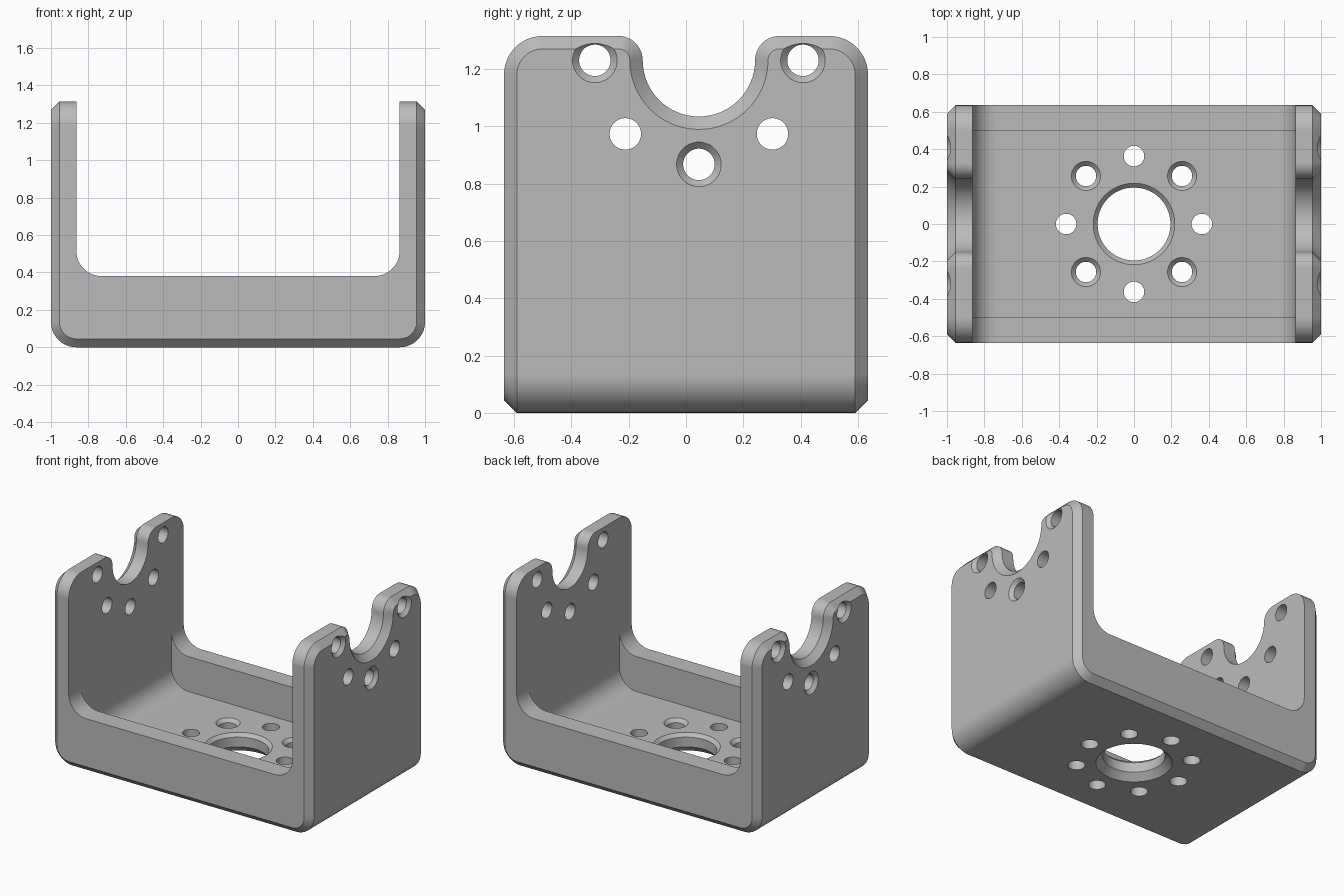
import bpy, bmesh, math
from mathutils import Vector

old = bpy.data.objects.get("Cube")
if old:
    bpy.data.objects.remove(old, do_unlink=True)

WALL, DEPTH, TOP, LIP = 0.136, 0.635, 1.315, 0.38
CHAMFER, SINK, HOLE = 0.045, 0.023, 0.055
NOTCH_Y, NOTCH_Z, RING = 0.045, 1.23, 0.363


def arc(cy, cz, r, a0, a1, n=12):
    angles = [math.radians(a0 + (a1 - a0) * i / n) for i in range(n + 1)]
    return [(cy + r * math.cos(a), cz + r * math.sin(a)) for a in angles]


def prism(points, axis, half):
    """Extrude a flat outline symmetrically along x or y."""
    bm = bmesh.new()
    place = (lambda u, v: (-half, u, v)) if axis == "x" else (lambda u, v: (u, -half, v))
    face = bm.faces.new([bm.verts.new(place(u, v)) for u, v in points])
    ext = bmesh.ops.extrude_face_region(bm, geom=[face])
    move = Vector((2 * half, 0, 0)) if axis == "x" else Vector((0, 2 * half, 0))
    bmesh.ops.translate(bm, vec=move, verts=[g for g in ext["geom"] if isinstance(g, bmesh.types.BMVert)])
    bmesh.ops.recalc_face_normals(bm, faces=bm.faces)
    return bm


def add_drill(bm, a, b, axis, profile, n=32):
    """Add a turned cutter; profile lists (position on axis, radius)."""
    rings = []
    for pos, r in profile:
        ring = []
        for i in range(n):
            t = math.tau * (i + 0.5) / n
            u, v = a + r * math.cos(t), b + r * math.sin(t)
            ring.append(bm.verts.new((pos, u, v) if axis == "x" else (u, v, pos)))
        rings.append(ring)
    for lo, hi in zip(rings, rings[1:]):
        for i in range(n):
            j = (i + 1) % n
            bm.faces.new((lo[i], lo[j], hi[j], hi[i]))
    bm.faces.new(rings[0][::-1])
    bm.faces.new(rings[-1])


def to_object(bm, name):
    bmesh.ops.recalc_face_normals(bm, faces=bm.faces)
    mesh = bpy.data.meshes.new(name)
    bm.to_mesh(mesh)
    bm.free()
    obj = bpy.data.objects.new(name, mesh)
    bpy.context.collection.objects.link(obj)
    return obj


def opening(floor):
    """Round-bottomed outline of the space between the side walls."""
    w, r = 1 - WALL, 0.135
    return ([(w, 1.6), (-w, 1.6)] + arc(r - w, floor + r, r, 180, 270)
            + arc(w - r, floor + r, r, 270, 360))


# Outer block: side outline with rounded top corners and a round notch
R, NR, FR = 0.135, 0.196, TOP - NOTCH_Z
outline = [(-DEPTH, 0), (DEPTH, 0)]
outline += arc(DEPTH - R, TOP - R, R, 0, 90)
outline += arc(NOTCH_Y + NR + FR, NOTCH_Z, FR, 90, 180)
outline += arc(NOTCH_Y, NOTCH_Z, NR, 0, -180, 32)[1:-1]
outline += arc(NOTCH_Y - NR - FR, NOTCH_Z, FR, 0, 90)
outline += arc(R - DEPTH, TOP - R, R, 90, 180)
body = prism(outline, "x", 1)

# Round the bottom side edges, then chamfer the whole outer rim
bottom = [e for e in body.edges
          if all(v.co.z < 1e-4 for v in e.verts) and abs(e.verts[0].co.x - e.verts[1].co.x) < 1e-4]
bmesh.ops.bevel(body, geom=bottom, offset=R, segments=12, profile=0.5, affect="EDGES")
body.normal_update()
skin = {f for f in body.faces if abs(f.normal.y) < 0.01 and f.normal.z < 0.5}
rim = [e for e in body.edges if sum(f in skin for f in e.link_faces) == 1]
bmesh.ops.bevel(body, geom=rim, offset=CHAMFER, segments=1, affect="EDGES")
bracket = to_object(body, "bracket")

# Drill cutters for the side walls and the floor
drills = bmesh.new()
FLARE = 0.04
for k in range(5):
    t = math.radians(-45 * k)
    profile = [(-1.1, HOLE), (1.1, HOLE)]
    if k % 2 == 0:
        wide, mouth = HOLE + SINK + FLARE, 1 + FLARE
        profile = [(-mouth, wide), (SINK - 1, HOLE), (1 - SINK, HOLE), (mouth, wide)]
    add_drill(drills, NOTCH_Y + RING * math.cos(t), NOTCH_Z + RING * math.sin(t), "x", profile)
for k in range(8):
    t = math.radians(45 * k)
    profile = [(-0.1, HOLE), (0.3, HOLE)]
    if k % 2:
        profile = [(-0.1, HOLE), (WALL - SINK, HOLE), (WALL + FLARE, HOLE + SINK + FLARE)]
    add_drill(drills, RING * math.cos(t), RING * math.sin(t), "z", profile)
BORE = 0.195
add_drill(drills, 0, 0, "z", [(-0.02, BORE + CHAMFER + 0.02), (CHAMFER, BORE), (WALL - SINK, BORE),
                              (WALL + 0.02, BORE + SINK + 0.02)], 64)

# Cut the lip opening, the tray cavity and the holes
cutters = [to_object(prism(opening(LIP), "y", 1), "lip_opening_cutter"),
           to_object(prism(opening(WALL), "y", DEPTH - WALL), "cavity_cutter"),
           to_object(drills, "hole_cutter")]
bpy.ops.object.select_all(action="DESELECT")
bracket.select_set(True)
bpy.context.view_layer.objects.active = bracket
for cutter in cutters:
    cutter.hide_render = True
    mod = bracket.modifiers.new("cut", "BOOLEAN")
    mod.operation, mod.solver, mod.object = "DIFFERENCE", "EXACT", cutter
    bpy.ops.object.modifier_apply(modifier=mod.name)
    bpy.data.objects.remove(cutter, do_unlink=True)

# Plain grey finish with smooth curves and crisp edges
grey = bpy.data.materials.new("machined_grey")
grey.use_nodes = True
color = (0.5, 0.5, 0.5, 1)
grey.diffuse_color = color
grey.node_tree.nodes["Principled BSDF"].inputs["Base Color"].default_value = color
bracket.data.materials.clear()
bracket.data.materials.append(grey)
bpy.ops.object.shade_smooth_by_angle(angle=math.radians(30))
weighted = bracket.modifiers.new("even_shading", "WEIGHTED_NORMAL")
weighted.keep_sharp = True
